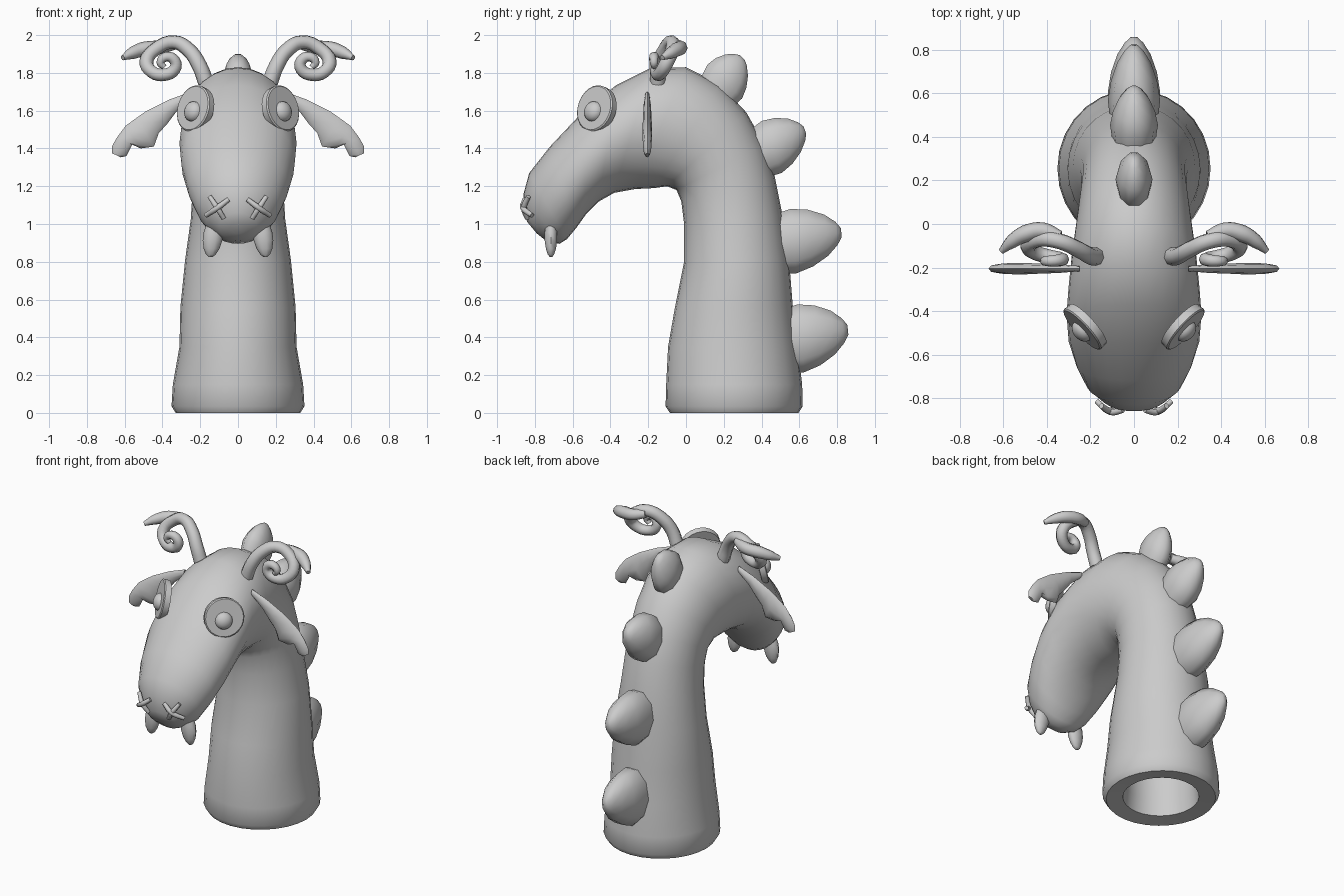
import bpy, bmesh, math
from mathutils import Vector as V

if "Cube" in bpy.data.objects:
    bpy.data.objects.remove(bpy.data.objects["Cube"])

grey = bpy.data.materials.new("stone grey")
grey.diffuse_color = (0.6, 0.6, 0.6, 1)
grey.use_nodes = True
grey.node_tree.nodes["Principled BSDF"].inputs["Base Color"].default_value = grey.diffuse_color


def finish(ob, angle=50):
    ob.data.materials.clear()
    ob.data.materials.append(grey)
    bpy.ops.object.select_all(action='DESELECT')
    ob.select_set(True)
    bpy.context.view_layer.objects.active = ob
    bpy.ops.object.shade_smooth_by_angle(angle=math.radians(angle))
    return ob


def loft(name, rings, n=12, subdiv=0, angle=50):
    """Skin elliptical rings given as (centre, half axis, half axis)."""
    bm = bmesh.new()
    loops = []
    for c, u, v in rings:
        loops.append([bm.verts.new(V(c) + V(u) * math.cos(2 * math.pi * i / n)
                                   + V(v) * math.sin(2 * math.pi * i / n)) for i in range(n)])
    for a, b in zip(loops, loops[1:]):
        for i in range(n):
            j = (i + 1) % n
            bm.faces.new((a[i], a[j], b[j], b[i]))
    bm.faces.new(loops[0][::-1])
    bm.faces.new(loops[-1])
    bmesh.ops.recalc_face_normals(bm, faces=bm.faces)
    me = bpy.data.meshes.new(name)
    bm.to_mesh(me)
    bm.free()
    ob = bpy.data.objects.new(name, me)
    bpy.context.collection.objects.link(ob)
    if subdiv:
        ob.modifiers.new("smooth", 'SUBSURF').levels = subdiv
    return finish(ob, angle)


def tube(name, pts, radius, resolution=4):
    """Round tube through (x, y, z, relative radius) points."""
    cu = bpy.data.curves.new(name, 'CURVE')
    cu.dimensions = '3D'
    cu.bevel_depth, cu.bevel_resolution = radius, 2
    cu.resolution_u, cu.use_fill_caps = resolution, True
    sp = cu.splines.new('BEZIER')
    sp.bezier_points.add(len(pts) - 1)
    for p, (x, y, z, r) in zip(sp.bezier_points, pts):
        p.co, p.radius = (x, y, z), r
        p.handle_left_type = p.handle_right_type = 'AUTO'
    ob = bpy.data.objects.new(name, cu)
    bpy.context.collection.objects.link(ob)
    bpy.ops.object.select_all(action='DESELECT')
    ob.select_set(True)
    bpy.context.view_layer.objects.active = ob
    bpy.ops.object.convert(target='MESH')
    return finish(bpy.context.object)


# Neck and head: inner (y, z), outer (y, z), half width; starts inside the hollow base
sections = [
    (.14, 1.05, .34, 1.05, .10), (.06, .9, .45, .9, .18), (.02, .5, .49, .5, .22),
    (.03, .12, .48, .12, .22), (.02, .01, .49, .01, .23), (-.085, .0, .595, .0, .33),
    (-.108, .035, .618, .035, .352), (-.105, .15, .615, .15, .345), (-.095, .35, .59, .35, .31),
    (-.06, .55, .565, .57, .305), (-.01, .8, .545, .82, .28), (-.01, 1.0, .51, 1.05, .25),
    (-.025, 1.12, .47, 1.25, .24), (-.05, 1.18, .415, 1.42, .24), (-.10, 1.2, .32, 1.59, .25),
    (-.17, 1.19, .18, 1.74, .265), (-.27, 1.185, .0, 1.83, .285), (-.38, 1.165, -.19, 1.825, .30),
    (-.46, 1.12, -.37, 1.735, .31), (-.53, 1.05, -.55, 1.59, .30), (-.58, .98, -.72, 1.41, .265),
    (-.63, .92, -.83, 1.27, .22), (-.67, .895, -.86, 1.16, .17), (-.74, .91, -.858, 1.06, .10),
    (-.79, .95, -.84, 1.01, .04)]
rings = []
for yi, zi, yo, zo, w in sections:
    rings.append(((0, (yi + yo) / 2, (zi + zo) / 2), (w, 0, 0), (0, (yo - yi) / 2, (zo - zi) / 2)))
loft("neck_and_head", rings, 28, angle=60)

# Back spikes: base (y, z), tip (y, z), half height, half width
spikes = [(.50, .375, .86, .41, .19, .12), (.46, .89, .825, .925, .18, .12),
          (.38, 1.37, .64, 1.47, .155, .11), (.165, 1.70, .32, 1.86, .135, .085)]
profile = [(0, .9), (.3, 1), (.55, .88), (.78, .64), (.93, .36), (1, .14)]
for k, (y0, z0, y1, z1, h, w) in enumerate(spikes):
    a, b = V((0, y0, z0)), V((0, y1, z1))
    d = (b - a).normalized()
    up = V((0, -d.z, d.y))
    loft(f"back_spike_{k + 1}",
         [(a.lerp(b, t) + up * .03 * t, V((w * r, 0, 0)), up * h * r) for t, r in profile], 10)

# Ear stations: upper (x, z), lower (x, z), half thickness
ear = [(.25, 1.70, .25, 1.66, .012), (.36, 1.66, .33, 1.59, .02), (.44, 1.62, .375, 1.53, .022),
       (.49, 1.595, .42, 1.48, .024), (.54, 1.56, .445, 1.41, .026), (.595, 1.52, .515, 1.40, .026),
       (.64, 1.46, .56, 1.42, .024), (.668, 1.41, .59, 1.36, .02), (.668, 1.375, .62, 1.353, .01)]
# Horn main coil and side prong: x, y, z, relative radius
coil = [(.17, -.15, 1.75, 1.15), (.205, -.145, 1.84, 1.1), (.26, -.115, 1.92, 1.05),
        (.34, -.08, 1.963, 1), (.43, -.07, 1.93, 1), (.485, -.10, 1.86, 1), (.455, -.13, 1.805, .95),
        (.39, -.15, 1.79, .9), (.335, -.16, 1.82, .85), (.335, -.165, 1.865, .8),
        (.38, -.17, 1.885, .7), (.41, -.17, 1.855, .6), (.39, -.17, 1.83, .4)]
prong = [(.34, -.06, 1.95, .8), (.42, -.03, 1.935, 1.05), (.50, -.045, 1.925, 1.1),
         (.56, -.08, 1.905, .9), (.61, -.125, 1.88, .4)]

for side, s in (("right", 1), ("left", -1)):
    loft(f"{side}_ear", [((s * (xu + xl) / 2, -.205, (zu + zl) / 2),
                          (s * (xu - xl) / 2, 0, (zu - zl) / 2), (0, t, 0))
                         for xu, zu, xl, zl, t in ear], 8)
    tube(f"{side}_horn", [(s * x, y, z, r) for x, y, z, r in coil], .037)
    tube(f"{side}_horn_prong", [(s * x, y, z, r) for x, y, z, r in prong], .036)

    # Eye disc with a domed pupil
    nrm = V((s * .72, -.66, .22)).normalized()
    u = nrm.cross(V((0, 0, 1))).normalized()
    v = u.cross(nrm)
    c = V((s * .228, -.475, 1.61))
    loft(f"{side}_eye_disc", [(c + nrm * d, u * r, v * r) for d, r in
                              ((-.025, .122), (.012, .125), (.018, .118))], 24, angle=35)
    p = c + nrm * .015 - v * .018 + u * s * .005
    loft(f"{side}_pupil", [(p + nrm * .04 * math.sin(q), u * .055 * math.cos(q), v * .055 * math.cos(q))
                           for q in (0, .35, .7, 1.05, 1.4)], 16)

    # Crossed nostril stitches
    tube(f"{side}_stitch_a", [(s * .05, -.855, 1.13, .8), (s * .11, -.862, 1.085, 1),
                              (s * .17, -.815, 1.045, .8)], .016)
    tube(f"{side}_stitch_b", [(s * .15, -.835, 1.145, .8), (s * .11, -.858, 1.085, 1),
                              (s * .075, -.84, 1.03, .8)], .016)

    # Fang
    loft(f"{side}_fang", [((s * (.125 + .02 * t), -.715, 1.0 - .175 * t), (.052 * r, 0, 0), (0, .035 * r, 0))
                          for t, r in ((0, .8), (.25, 1), (.5, 1), (.75, .8), (.92, .5), (1, .2))], 10)
